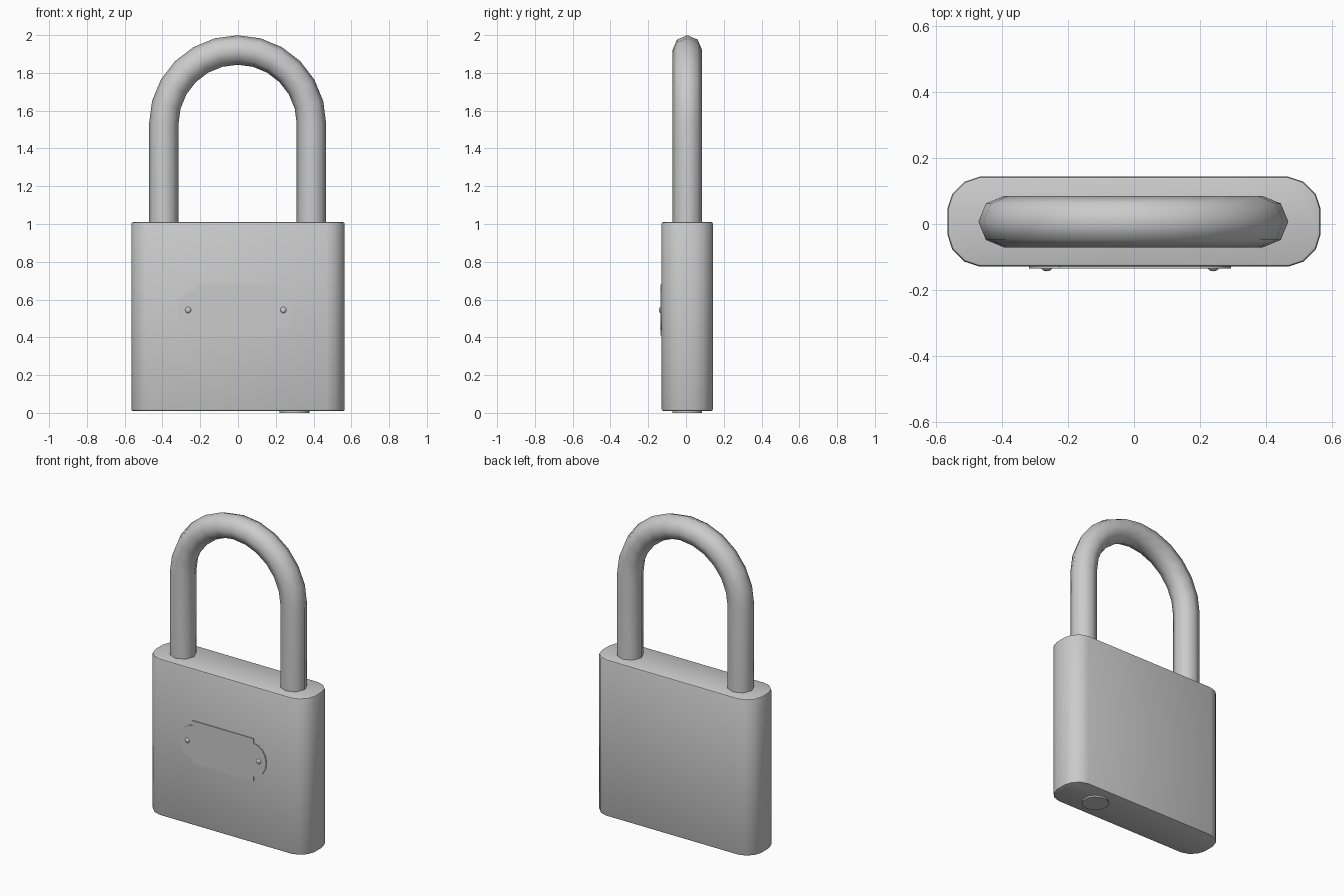
import bpy, bmesh, math
from mathutils import Vector

if "Cube" in bpy.data.objects:
    bpy.data.objects.remove(bpy.data.objects["Cube"])

CY = 0.007  # depth centre of body and shackle


def finish(name, bm, angle=40):
    bmesh.ops.recalc_face_normals(bm, faces=bm.faces)
    me = bpy.data.meshes.new(name)
    bm.to_mesh(me)
    bm.free()
    ob = bpy.data.objects.new(name, me)
    bpy.context.collection.objects.link(ob)
    bpy.ops.object.select_all(action='DESELECT')
    ob.select_set(True)
    bpy.context.view_layer.objects.active = ob
    bpy.ops.object.shade_smooth_by_angle(angle=math.radians(angle))
    return ob


def prism(name, outline, offset, bevel=0.0, angle=40):
    """Extrude a closed 3D outline by offset, bevelling the rim edges."""
    bm = bmesh.new()
    offset = Vector(offset)
    a = [bm.verts.new(p) for p in outline]
    b = [bm.verts.new(Vector(p) + offset) for p in outline]
    caps = [bm.faces.new(a), bm.faces.new(b)]
    n = len(a)
    for i in range(n):
        j = (i + 1) % n
        bm.faces.new((a[i], a[j], b[j], b[i]))
    if bevel:
        rim = list({e for f in caps for e in f.edges})
        bmesh.ops.bevel(bm, geom=rim, offset=bevel, segments=2, profile=0.5,
                        affect='EDGES')
    return finish(name, bm, angle)


# Lock body: slab with faceted rounded ends
quarter = [(0.565, 0.038), (0.55, 0.084), (0.513, 0.121), (0.467, 0.136)]
half = quarter + [(-x, y) for x, y in reversed(quarter)]
outline = half + [(-x, -y) for x, y in half]
prism("lock_body", [(x, y + CY, 0.01) for x, y in outline], (0, 0, 1.0), 0.01)

# Shackle: octagonal tube swept along a U-shaped path
R, r, arc_z, steps, sides = 0.391, 0.078, 1.53, 12, 8
path = [(-R, 0.98, math.pi)]
path += [(R * math.cos(t), arc_z + R * math.sin(t), t)
         for t in (math.pi * (1 - i / steps) for i in range(steps + 1))]
path.append((R, 0.98, 0.0))
bm = bmesh.new()
rings = []
for x, z, t in path:
    ring = []
    for k in range(sides):
        a = 2 * math.pi * k / sides
        d = r * math.cos(a)
        ring.append(bm.verts.new((x + d * math.cos(t) - 0.002,
                                  CY + r * math.sin(a),
                                  z + d * math.sin(t))))
    rings.append(ring)
for p, q in zip(rings, rings[1:]):
    for k in range(sides):
        m = (k + 1) % sides
        bm.faces.new((p[k], p[m], q[m], q[k]))
bm.faces.new(rings[0])
bm.faces.new(rings[-1])
finish("shackle", bm, 60)

# Name plate: rectangle with rounded ears
px, pz = -0.012, 0.545
ear = [(0.215 + 0.09 * math.cos(t), 0.105 * math.sin(t))
       for t in (math.radians(-90 + 22.5 * i) for i in range(9))]
side = [(0.215, -0.135)] + ear + [(0.215, 0.135)]
plate = side + [(-x, -z) for x, z in side]
prism("name_plate", [(px + x, -0.125, pz + z) for x, z in plate],
      (0, -0.01, 0))

# Plate rivets
for name, sx in (("left_rivet", -1), ("right_rivet", 1)):
    bm = bmesh.new()
    bmesh.ops.create_uvsphere(bm, u_segments=12, v_segments=8, radius=0.017)
    for v in bm.verts:
        v.co = Vector((v.co.x + px + sx * 0.252, v.co.y * 0.65 - 0.132,
                       v.co.z + pz))
    finish(name, bm)

# Key cylinder on the underside
circle = [(0.3 + 0.079 * math.cos(2 * math.pi * i / 16),
           CY + 0.079 * math.sin(2 * math.pi * i / 16), 0.0)
          for i in range(16)]
prism("key_cylinder", circle, (0, 0, 0.02))
